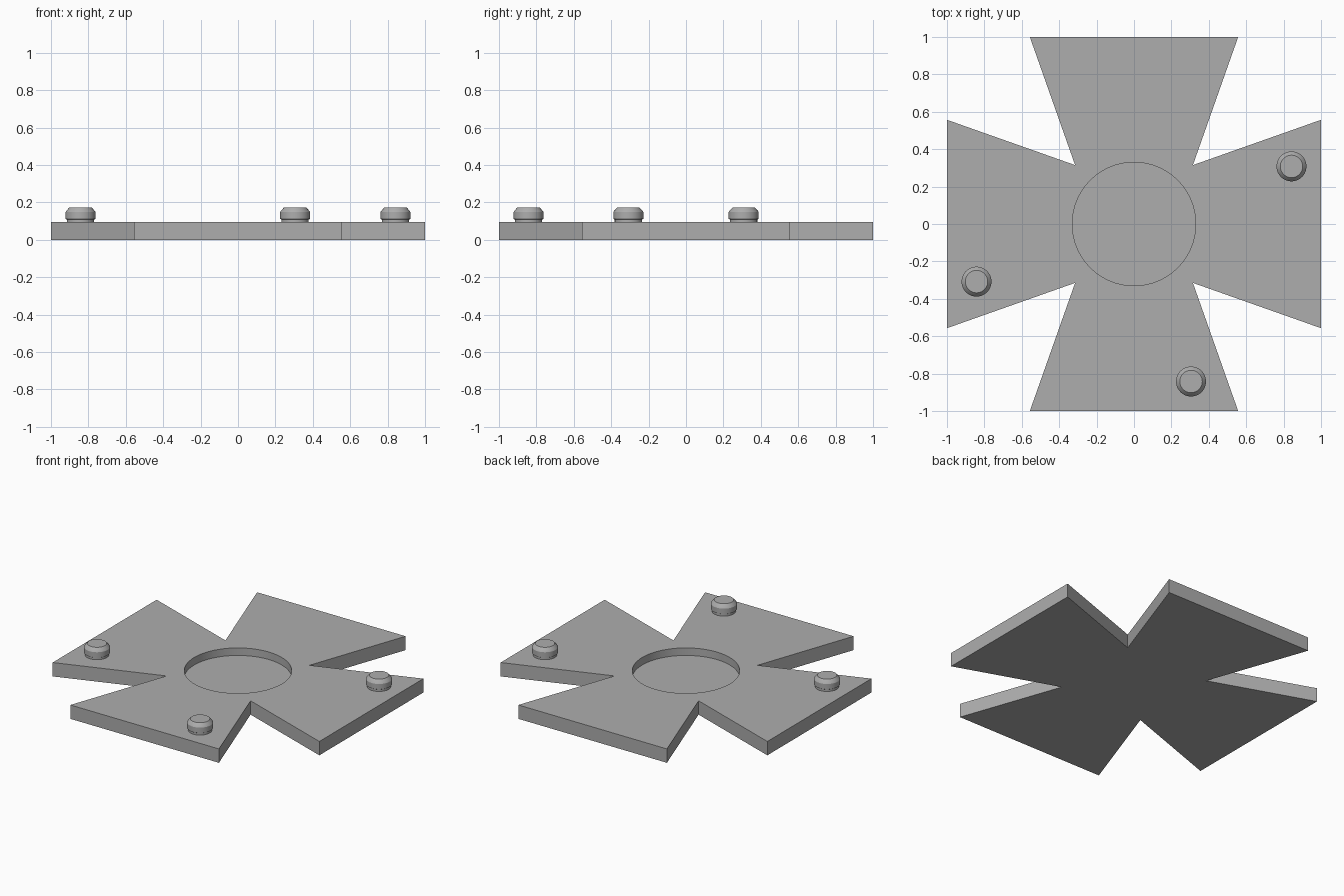
import bpy, bmesh, math

if "Cube" in bpy.data.objects:
    bpy.data.objects.remove(bpy.data.objects["Cube"])

SLAB = 0.094       # plate thickness
FLOOR = 0.043      # recess floor height
RECESS_R = 0.33
SEG = 64

grey = bpy.data.materials.new("plain grey")
grey.diffuse_color = (0.42, 0.42, 0.42, 1)
grey.use_nodes = True
grey.node_tree.nodes["Principled BSDF"].inputs["Base Color"].default_value = grey.diffuse_color


def finish(name, bm):
    """Turn a bmesh into a named grey object."""
    bmesh.ops.recalc_face_normals(bm, faces=bm.faces[:])
    mesh = bpy.data.meshes.new(name)
    bm.to_mesh(mesh)
    bm.free()
    mesh.materials.append(grey)
    obj = bpy.data.objects.new(name, mesh)
    bpy.context.collection.objects.link(obj)
    return obj


def smooth(obj):
    bpy.ops.object.select_all(action='DESELECT')
    obj.select_set(True)
    bpy.context.view_layer.objects.active = obj
    bpy.ops.object.shade_smooth_by_angle(angle=math.radians(25))


def lathe(name, profile, location, seg=48):
    """Closed solid of revolution from (radius, z) points, capped at both ends."""
    bm = bmesh.new()
    rings = [[bm.verts.new((r * math.cos(2 * math.pi * i / seg),
                            r * math.sin(2 * math.pi * i / seg), z))
              for i in range(seg)] for r, z in profile]
    for a, b in zip(rings, rings[1:]):
        for i in range(seg):
            j = (i + 1) % seg
            bm.faces.new((a[i], a[j], b[j], b[i]))
    bm.faces.new(rings[0][::-1])
    bm.faces.new(rings[-1])
    obj = finish(name, bm)
    obj.location = location
    return obj


# Four-armed flared plate: each quarter adds two outer corners and one notch
bm = bmesh.new()
outline = []
for k in range(4):
    c, s = round(math.cos(k * math.pi / 2)), round(math.sin(k * math.pi / 2))
    for x, y in ((1, -0.557), (1, 0.557), (0.315, 0.315)):
        outline.append(bm.verts.new((c * x - s * y, s * x + c * y, 0)))
base = bm.faces.new(outline)
top = bmesh.ops.extrude_face_region(bm, geom=[base])
bmesh.ops.translate(bm, vec=(0, 0, SLAB),
                    verts=[g for g in top["geom"] if isinstance(g, bmesh.types.BMVert)])
plate = finish("cross_plate", bm)

# Round recess cut in the middle
cutter = lathe("recess_cutter", [(RECESS_R, FLOOR), (RECESS_R, 0.3)], (0, 0, 0), SEG)
cut = plate.modifiers.new("recess", 'BOOLEAN')
cut.operation = 'DIFFERENCE'
cut.solver = 'EXACT'
cut.object = cutter
bpy.ops.object.select_all(action='DESELECT')
plate.select_set(True)
bpy.context.view_layer.objects.active = plate
bpy.ops.object.modifier_apply(modifier="recess")
bpy.data.objects.remove(cutter)
smooth(plate)

# Three studs with a necked base and a chamfered cap
stud = [(0.073, 0), (0.073, 0.014), (0.08, 0.018), (0.08, 0.054), (0.076, 0.061), (0.06, 0.078)]
for label, x, y in (("right", 0.842, 0.308), ("left", -0.842, -0.308), ("front", 0.305, -0.842)):
    smooth(lathe("stud_" + label, stud, (x, y, SLAB)))
